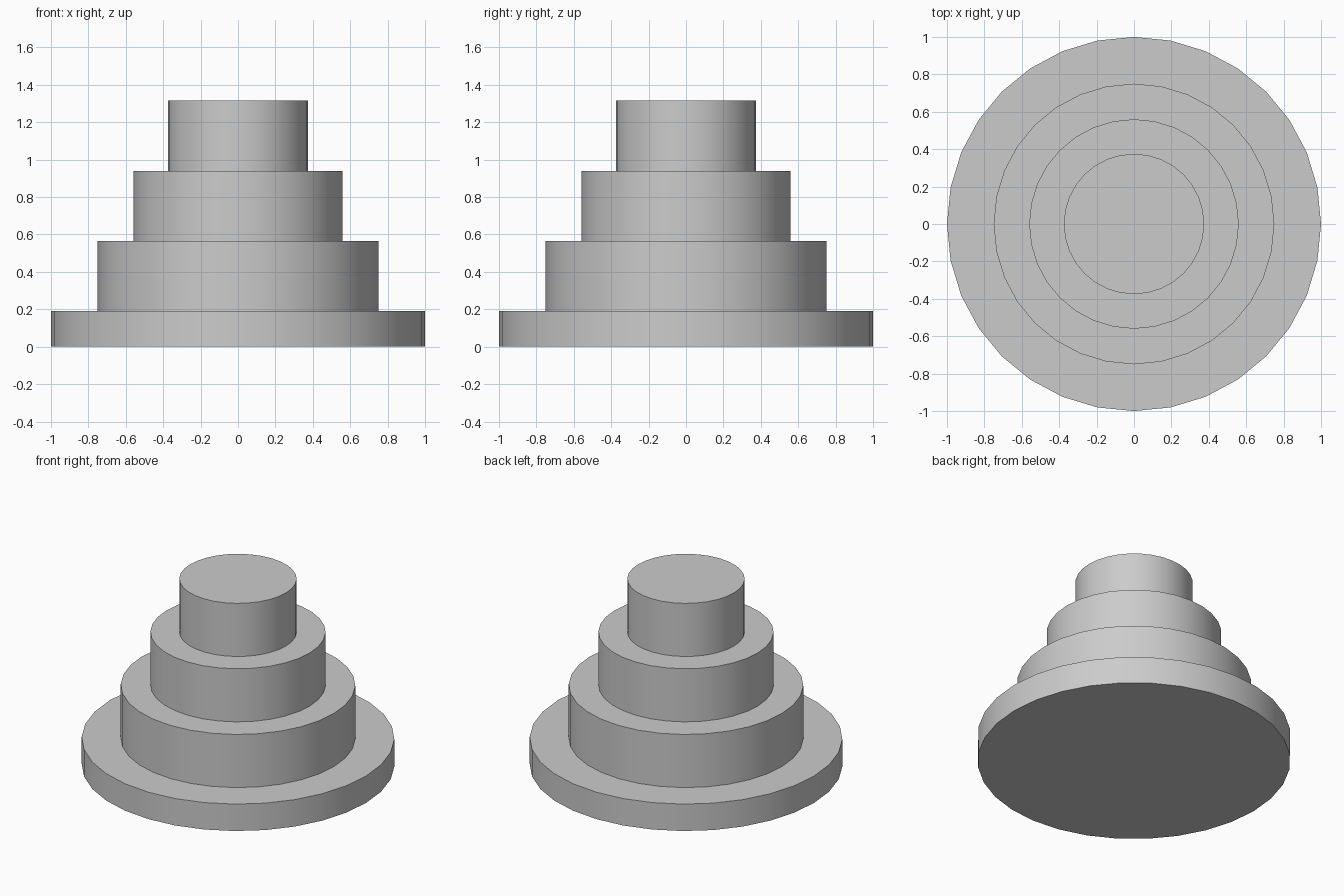
import bpy
import math

# Remove the default cube
cube = bpy.data.objects.get("Cube")
if cube:
    bpy.data.objects.remove(cube, do_unlink=True)

# Single plain grey
grey = bpy.data.materials.new("light_grey")
grey.use_nodes = True
colour = (0.6, 0.6, 0.6, 1.0)
grey.diffuse_color = colour
grey.node_tree.nodes["Principled BSDF"].inputs["Base Color"].default_value = colour


def add_tier(name, radius, bottom, height):
    """Solid round tier with smooth sides and crisp rims."""
    bpy.ops.mesh.primitive_cylinder_add(
        vertices=32, radius=radius, depth=height,
        location=(0, 0, bottom + height / 2))
    tier = bpy.context.object
    tier.name = name
    tier.data.materials.append(grey)
    bpy.ops.object.shade_smooth_by_angle(angle=math.radians(30))
    return bottom + height


# Tiers stacked from the ground up
top = 0.0
for name, radius, height in (
        ("base_plate", 1.0, 0.19),
        ("lower_tier", 0.75, 0.375),
        ("middle_tier", 0.56, 0.375),
        ("top_tier", 0.375, 0.375)):
    top = add_tier(name, radius, top, height)
